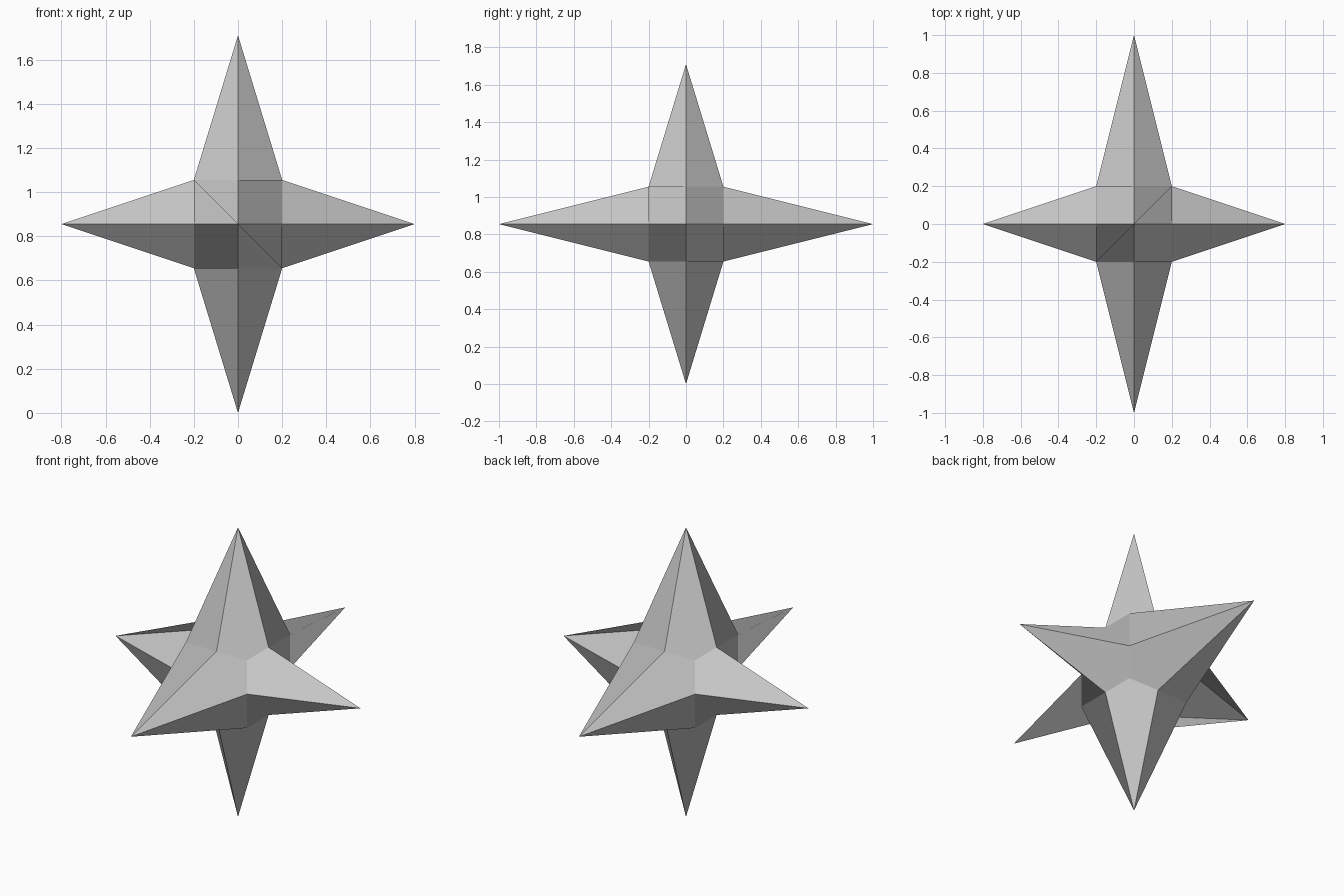
import bpy, bmesh
from mathutils import Vector

if "Cube" in bpy.data.objects:
    bpy.data.objects.remove(bpy.data.objects["Cube"])

HALF = 0.2                   # half size of the cube core
REACH = (0.8, 1.0, 0.855)    # spike tip distance along x, y and z

bm = bmesh.new()
cache = {}


def vert(co):
    key = tuple(round(c, 4) for c in co)
    if key not in cache:
        cache[key] = bm.verts.new(key)
    return cache[key]


# Each cube side is four quads whose shared centre is pulled out to a spike tip
for axis in range(3):
    b, c = (axis + 1) % 3, (axis + 2) % 3
    for s in (-1, 1):
        for sb in (-1, 1):
            for sc in (-1, 1):
                tip, mid_b, mid_c, corner = (Vector() for _ in range(4))
                tip[axis] = s * REACH[axis]
                for p in (mid_b, mid_c, corner):
                    p[axis] = s * HALF
                mid_b[b] = corner[b] = sb * HALF
                mid_c[c] = corner[c] = sc * HALF
                quad = [tip, mid_b, corner, mid_c]
                if s * sb * sc < 0:          # keep the faces pointing outwards
                    quad = [tip, mid_c, corner, mid_b]
                # alternate ridged and notched quads by octant
                ridged = s * sb * sc > 0
                if axis == 0:
                    ridged = not ridged
                if not ridged:
                    quad = quad[1:] + quad[:1]
                bm.faces.new([vert(p) for p in quad])

# Stand the star on the ground
bmesh.ops.translate(bm, verts=bm.verts, vec=(0, 0, REACH[2]))

mesh = bpy.data.meshes.new("spiked_star")
bm.to_mesh(mesh)
bm.free()
star = bpy.data.objects.new("spiked_star", mesh)
bpy.context.collection.objects.link(star)

grey = bpy.data.materials.new("light_grey")
grey.diffuse_color = (0.6, 0.6, 0.6, 1)
grey.use_nodes = True
grey.node_tree.nodes["Principled BSDF"].inputs["Base Color"].default_value = grey.diffuse_color
mesh.materials.append(grey)
